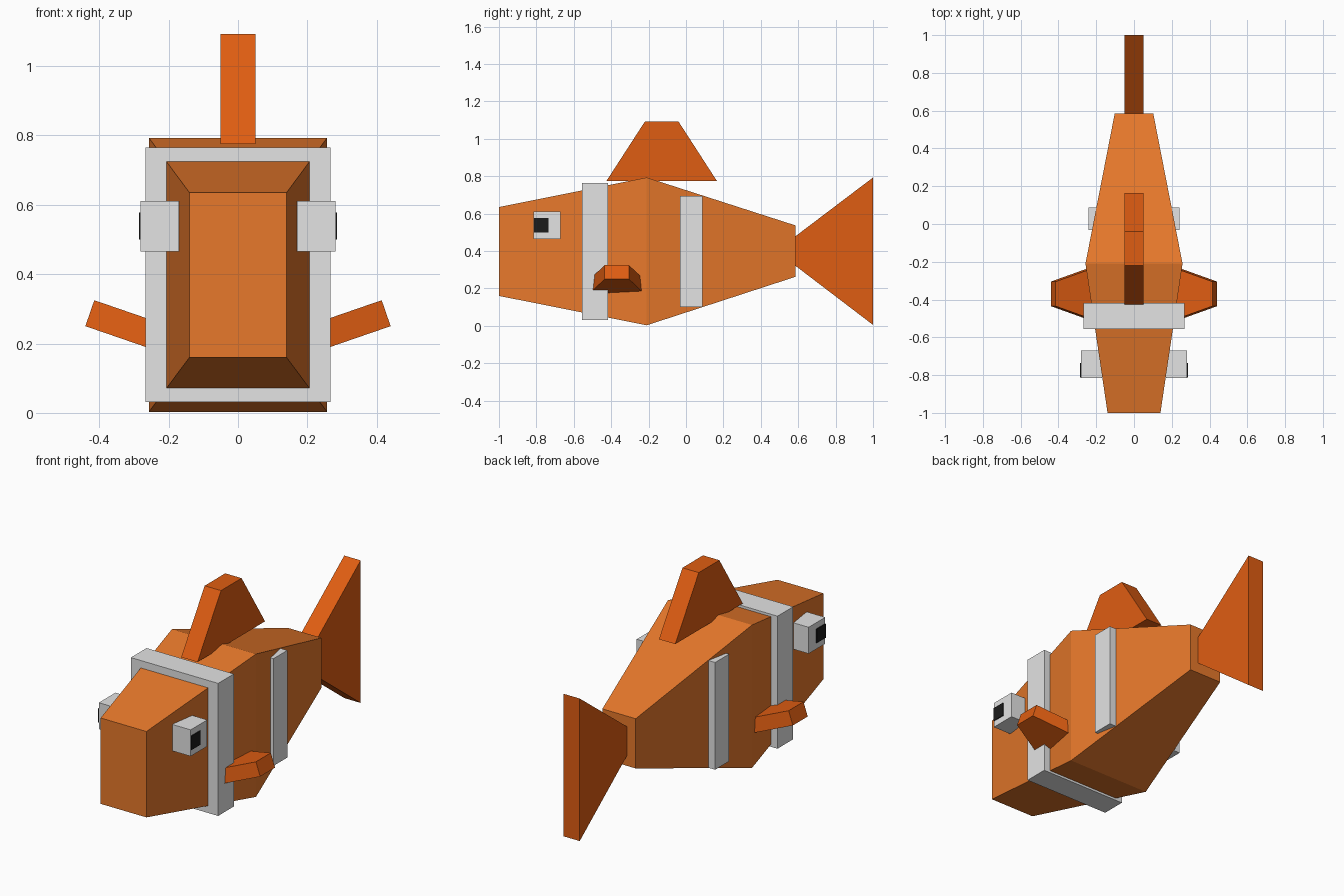
import bpy
import bmesh
import math
from mathutils import Matrix, Vector

cube = bpy.data.objects.get("Cube")
if cube:
    bpy.data.objects.remove(cube, do_unlink=True)


def material(name, colour):
    mat = bpy.data.materials.new(name)
    mat.use_nodes = True
    mat.diffuse_color = (*colour, 1)
    mat.node_tree.nodes["Principled BSDF"].inputs["Base Color"].default_value = (*colour, 1)
    return mat


ORANGE = material("body orange", (0.80, 0.19, 0.024))
RED = material("fin orange", (0.74, 0.11, 0.006))
WHITE = material("white", (0.77, 0.77, 0.77))
BLACK = material("black", (0.011, 0.011, 0.011))


def loft(name, rings, mat):
    """Closed solid joining equal-sized rings of points."""
    bm = bmesh.new()
    loops = [[bm.verts.new(p) for p in ring] for ring in rings]
    n = len(loops[0])
    for a, b in zip(loops, loops[1:]):
        for i in range(n):
            j = (i + 1) % n
            bm.faces.new((a[i], a[j], b[j], b[i]))
    bm.faces.new(loops[0])
    bm.faces.new(loops[-1])
    bmesh.ops.recalc_face_normals(bm, faces=bm.faces)
    mesh = bpy.data.meshes.new(name)
    bm.to_mesh(mesh)
    bm.free()
    mesh.materials.append(mat)
    obj = bpy.data.objects.new(name, mesh)
    bpy.context.collection.objects.link(obj)
    return obj


def section(y, w, z0, z1):
    return [(-w, y, z0), (w, y, z0), (w, y, z1), (-w, y, z1)]


def box(name, x, y, z, mat):
    rings = [[(x[0], v, z[0]), (x[1], v, z[0]), (x[1], v, z[1]), (x[0], v, z[1])] for v in y]
    return loft(name, rings, mat)


def fin(name, outline, half):
    return loft(name, [[(s * half, y, z) for y, z in outline] for s in (-1, 1)], RED)


# Body: three rectangular sections from snout to tail root
loft("body", [section(-1, 0.14, 0.16, 0.635),
              section(-0.21, 0.257, 0.003, 0.793),
              section(0.585, 0.102, 0.262, 0.537)], ORANGE)

# White bands passing through the body
box("front_band", (-0.267, 0.267), (-0.555, -0.418), (0.032, 0.765), WHITE)
box("rear_band", (-0.24, 0.24), (-0.033, 0.088), (0.102, 0.695), WHITE)

# Upright fins
fin("tail_fin", [(0.58, 0.325), (1, 0.005), (1, 0.793), (0.58, 0.475)], 0.05)
fin("dorsal_fin", [(-0.425, 0.775), (0.165, 0.775), (-0.04, 1.092), (-0.22, 1.092)], 0.05)

# Eyes and side fins
for label, s in (("left", 1), ("right", -1)):
    box(label + "_eye", (s * 0.17, s * 0.281), (-0.815, -0.67), (0.465, 0.611), WHITE)
    box(label + "_pupil", (s * 0.275, s * 0.286), (-0.813, -0.735), (0.5, 0.577), BLACK)

    tilt = Matrix.Rotation(math.radians(-19), 3, 'Y')
    tip = Vector((0.44, -0.37, 0.25))
    rings = []
    for u, half in ((-0.25, 0.15), (0, 0.065)):
        ring = []
        for y, z in ((-half, 0), (half, 0), (half, 0.079), (-half, 0.079)):
            p = tip + tilt @ Vector((u, y, z))
            ring.append((s * p.x, p.y, p.z))
        rings.append(ring)
    loft(label + "_side_fin", rings, RED)
